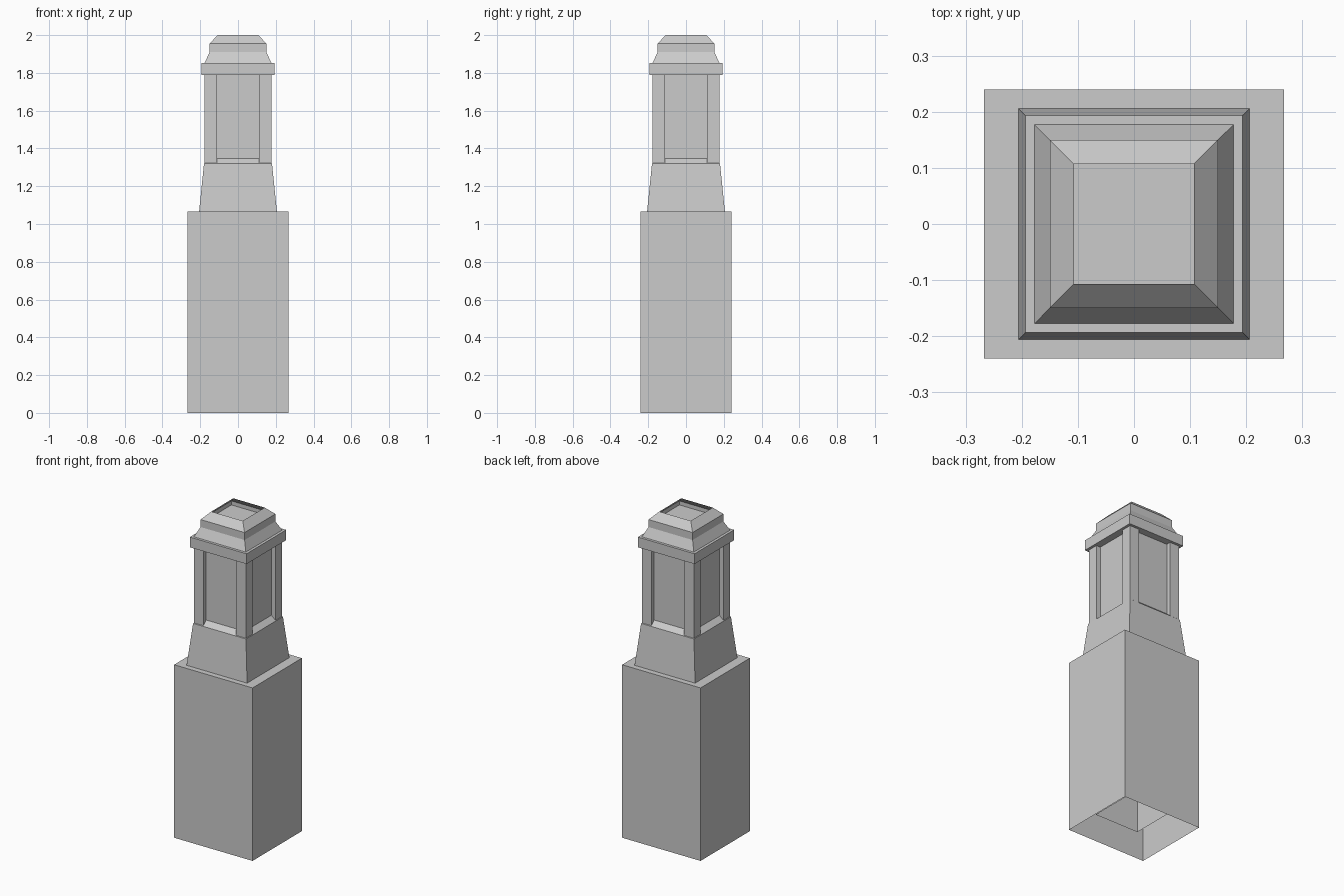
import bpy, bmesh

if "Cube" in bpy.data.objects:
    bpy.data.objects.remove(bpy.data.objects["Cube"])


def square_loft(name, rings, cap_bottom=False, cap_top=False, flip=False):
    """Loft rectangular rings given as (half_x, half_y, z)."""
    bm = bmesh.new()
    loops = []
    for hx, hy, z in rings:
        loops.append([bm.verts.new((sx * hx, sy * hy, z))
                      for sx, sy in ((-1, -1), (1, -1), (1, 1), (-1, 1))])
    for a, b in zip(loops, loops[1:]):
        for i in range(4):
            j = (i + 1) % 4
            bm.faces.new((a[i], a[j], b[j], b[i]))
    if cap_bottom:
        bm.faces.new(loops[0][::-1])
    if cap_top:
        bm.faces.new(loops[-1])
    mesh = bpy.data.meshes.new(name)
    bm.to_mesh(mesh)
    bm.free()
    obj = bpy.data.objects.new(name, mesh)
    bpy.context.collection.objects.link(obj)
    return obj


def square(*profile):
    return [(r, r, z) for r, z in profile]


CORE = 0.149

# Hollow base block, open underneath
square_loft("base_block", [(0.267, 0.24, 0), (0.267, 0.24, 1.065)], cap_top=True)

# Inner core: its sides are the recessed panels, its top the floor of the crown
square_loft("inner_core", square((CORE, 0.10), (CORE, 1.932)), cap_top=True)

# Tapered plinth with sloping sill
square_loft("tapered_plinth", square((0.206, 1.065), (0.18, 1.32), (CORE, 1.347)))

# Four corner posts framing the panels
for sx in (-1, 1):
    for sy in (-1, 1):
        post = square_loft("corner_post", square((0.0325, 1.32), (0.0325, 1.79)))
        post.location = (sx * 0.1445, sy * 0.1445, 0)

# Moulded cap with open crown
square_loft("moulded_cap", square((CORE, 1.79), (0.193, 1.79), (0.193, 1.853),
                                  (0.177, 1.853), (0.15, 1.91), (0.15, 1.956),
                                  (0.107, 2.0)))
